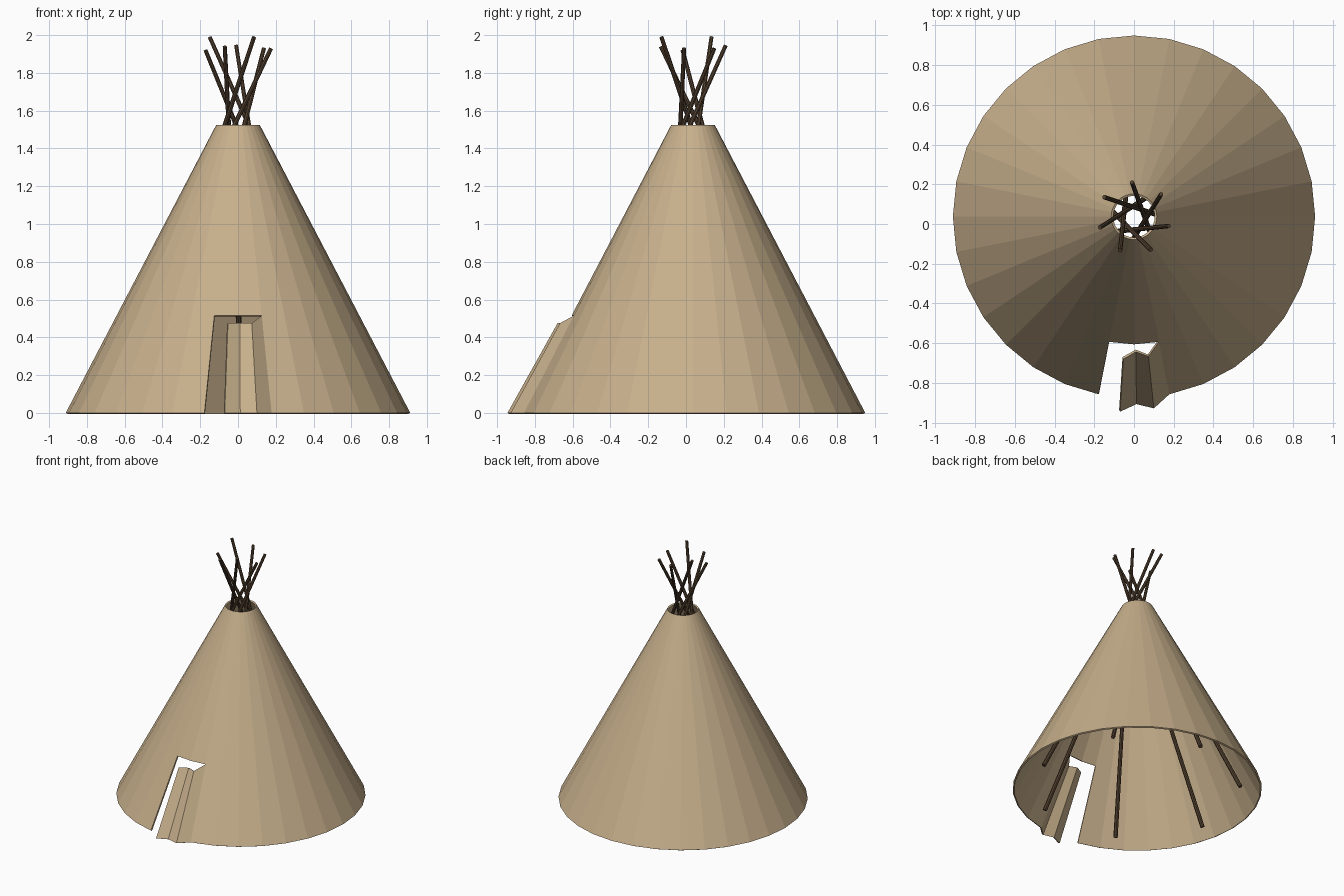
import bpy, bmesh
from math import sin, cos, pi, radians
from mathutils import Vector

if "Cube" in bpy.data.objects:
    bpy.data.objects.remove(bpy.data.objects["Cube"])

CY = 0.037            # centre of the cone in y
SIDES = 32
H, R0, R1 = 1.525, 0.912, 0.115
DOOR_Z = 0.515


def material(name, rgb):
    m = bpy.data.materials.new(name)
    m.diffuse_color = (*rgb, 1)
    m.use_nodes = True
    m.node_tree.nodes["Principled BSDF"].inputs["Base Color"].default_value = m.diffuse_color
    return m


def finish(bm, name, mat):
    me = bpy.data.meshes.new(name)
    bm.to_mesh(me)
    bm.free()
    me.materials.append(mat)
    ob = bpy.data.objects.new(name, me)
    bpy.context.collection.objects.link(ob)
    return ob


canvas = material("canvas", (0.57, 0.43, 0.26))
wood = material("wood", (0.09, 0.055, 0.03))

# Cone cover; index 0 is the front centre, the two front panels are open below the door top
bm = bmesh.new()
rings = []
for z in (0, DOOR_Z, H):
    r = R0 + (R1 - R0) * z / H
    rings.append([bm.verts.new((r * sin(2 * pi * i / SIDES), CY - r * cos(2 * pi * i / SIDES), z))
                  for i in range(SIDES)])
for level in range(2):
    for i in range(SIDES):
        if level == 0 and i in (0, SIDES - 1):
            continue
        j = (i + 1) % SIDES
        a, b = rings[level], rings[level + 1]
        bm.faces.new((a[i], a[j], b[j], b[i]))

# Folded door flap hinged on the right edge of the opening
low = [bm.verts.new(p) for p in ((-0.07, -0.945, 0), (0.012, -0.907, 0), (0.10, -0.928, 0))]
top = [bm.verts.new(p) for p in ((-0.053, -0.68, 0.475), (0.01, -0.643, 0.475), (0.073, -0.667, 0.475))]
low.append(rings[0][1])
top.append(rings[1][1])
for i in range(3):
    bm.faces.new((low[i], low[i + 1], top[i + 1], top[i]))
bmesh.ops.delete(bm, geom=[v for v in bm.verts if not v.link_faces], context='VERTS')
cover = finish(bm, "cover", canvas)
solid = cover.modifiers.new("cloth_thickness", 'SOLIDIFY')
solid.thickness = 0.012
solid.offset = -1

# Seven crossing poles: feet on a circle, tips fanned out past the smoke hole
tips = [(-0.01, 0.21, 1.945), (-0.15, 0.135, 1.99), (-0.172, -0.018, 1.92), (-0.07, -0.133, 1.94),
        (0.085, -0.13, 1.99), (0.175, -0.01, 1.93), (0.137, 0.15, 1.93)]
for k, tip in enumerate(tips):
    a = radians(293.6 + k * 360 / 7)
    foot = Vector((0.755 * cos(a), CY + 0.755 * sin(a), 0.01))
    axis = Vector(tip) - foot
    bm = bmesh.new()
    bmesh.ops.create_cone(bm, cap_ends=True, segments=8, radius1=0.016, radius2=0.011, depth=axis.length)
    pole = finish(bm, f"pole_{k + 1}", wood)
    pole.location = foot + axis / 2
    pole.rotation_euler = axis.to_track_quat('Z', 'Y').to_euler()
